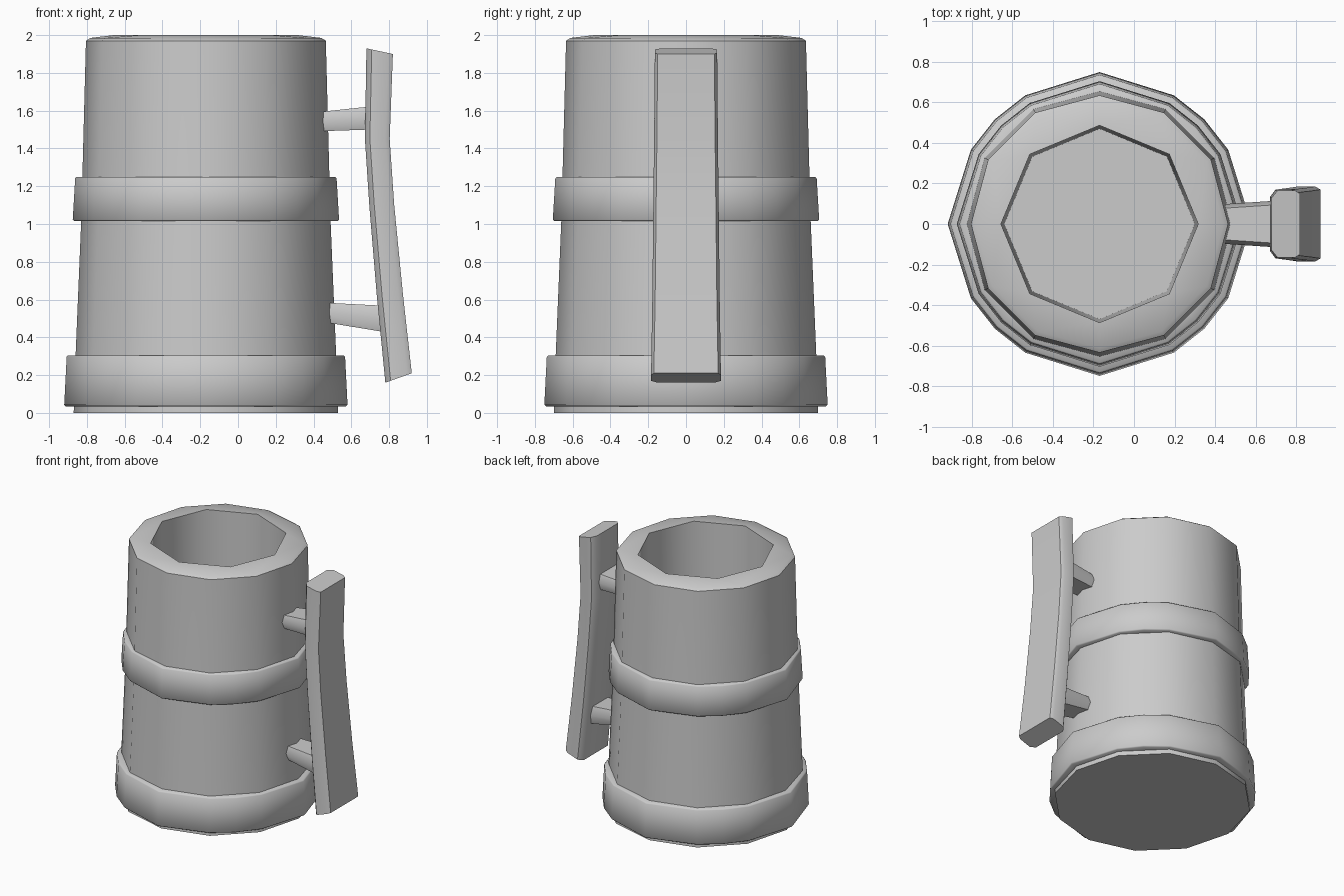
import bpy
import bmesh
from math import radians, cos, sin
from mathutils import Vector

cube = bpy.data.objects.get("Cube")
if cube:
    bpy.data.objects.remove(cube)

AXIS_X = -0.17  # centre of the barrel, offset to leave room for the handle

grey = bpy.data.materials.new("plain grey")
grey.use_nodes = True
colour = (0.6, 0.6, 0.6, 1)
grey.diffuse_color = colour
grey.node_tree.nodes["Principled BSDF"].inputs["Base Color"].default_value = colour


def loft(name, rings, cyclic=False):
    """Skin a list of point rings; cap both ends unless the list wraps round."""
    bm = bmesh.new()
    loops, edges = [], []
    for ring in rings:
        verts = [bm.verts.new(p) for p in ring]
        loops.append(verts)
        edges.append([bm.edges.new((v, verts[i - 1])) for i, v in enumerate(verts)])
    pairs = list(zip(range(len(rings) - 1), range(1, len(rings))))
    if cyclic:
        pairs.append((len(rings) - 1, 0))
    for a, b in pairs:
        if len(loops[a]) == len(loops[b]):
            for i in range(len(loops[a])):
                bm.faces.new((loops[a][i - 1], loops[a][i], loops[b][i], loops[b][i - 1]))
        else:
            bmesh.ops.bridge_loops(bm, edges=edges[a] + edges[b])
    if not cyclic:
        bm.faces.new(loops[0])
        bm.faces.new(loops[-1])
    bmesh.ops.recalc_face_normals(bm, faces=bm.faces)
    mesh = bpy.data.meshes.new(name)
    bm.to_mesh(mesh)
    bm.free()
    mesh.materials.append(grey)
    obj = bpy.data.objects.new(name, mesh)
    bpy.context.collection.objects.link(obj)
    bpy.ops.object.select_all(action='DESELECT')
    obj.select_set(True)
    bpy.context.view_layer.objects.active = obj
    bpy.ops.object.shade_smooth_by_angle(angle=radians(50))
    return obj


def polygon(r, z, sides):
    step = radians(360 / sides)
    return [(AXIS_X + r * cos(i * step), r * sin(i * step), z) for i in range(sides)]


def band_ring(r, z):
    """Uneven outline with slight peaks on the axes and diagonals."""
    points = []
    for quarter in range(4):
        for deg, k in ((0, 1), (30, .978), (45, .975), (60, .978)):
            a = radians(deg + 90 * quarter)
            points.append((AXIS_X + r * k * cos(a), r * k * sin(a), z))
    return points


# Tapered twelve-sided barrel with an eight-sided hollow
barrel = [polygon(r, z, 12) for r, z in
          ((.70, 0), (.69, .30), (.66, 1.02), (.635, 1.97), (.612, 1.985))]
hollow = [polygon(r, z, 8) for r, z in ((.487, 2), (.47, .1))]
loft("barrel", barrel + hollow)


# Raised hoops around the barrel
def hoop(name, low, high, r_low, r_high, depth):
    c = .008
    profile = ((r_low - depth, low), (r_low - c, low), (r_low, low + c),
               (r_high, high - c), (r_high - c, high), (r_high - depth, high))
    loft(name, [band_ring(r, z) for r, z in profile], cyclic=True)


hoop("base_hoop", .035, .305, .75, .737, .09)
hoop("middle_hoop", 1.015, 1.25, .705, .692, .08)


# Gently bowed handle bar: inner point, outer point, half width
def bar_ring(inner, outer, w):
    a, b = Vector((inner[0], 0, inner[1])), Vector((outer[0], 0, outer[1]))
    half = [(0, w - .035), (.2, w), (.82, w), (1, w - .015)]
    side = [a.lerp(b, t) + Vector((0, y, 0)) for t, y in half]
    return side + [Vector((p.x, -p.y, p.z)) for p in reversed(side)]


stations = (((.78, .16), (.92, .21), .185), ((.735, .62), (.873, .63), .178),
            ((.695, 1.1), (.827, 1.1), .173), ((.672, 1.45), (.803, 1.45), .169),
            ((.68, 1.93), (.82, 1.90), .165))
loft("handle_bar", [bar_ring(*s) for s in stations])


# Pegs joining the bar to the barrel, widening outward
def peg_ring(x, low, high, w):
    mid, c = (low + high) / 2, .02
    side = [(w - c, low), (w, mid), (w - c, high)]
    return ([(x, y, z) for y, z in side] +
            [(x, -y, z) for y, z in reversed(side)])


loft("upper_peg", [peg_ring(.40, 1.49, 1.59, .095), peg_ring(.70, 1.50, 1.622, .115)])
loft("lower_peg", [peg_ring(.43, .485, .585, .095), peg_ring(.78, .427, .567, .115)])
